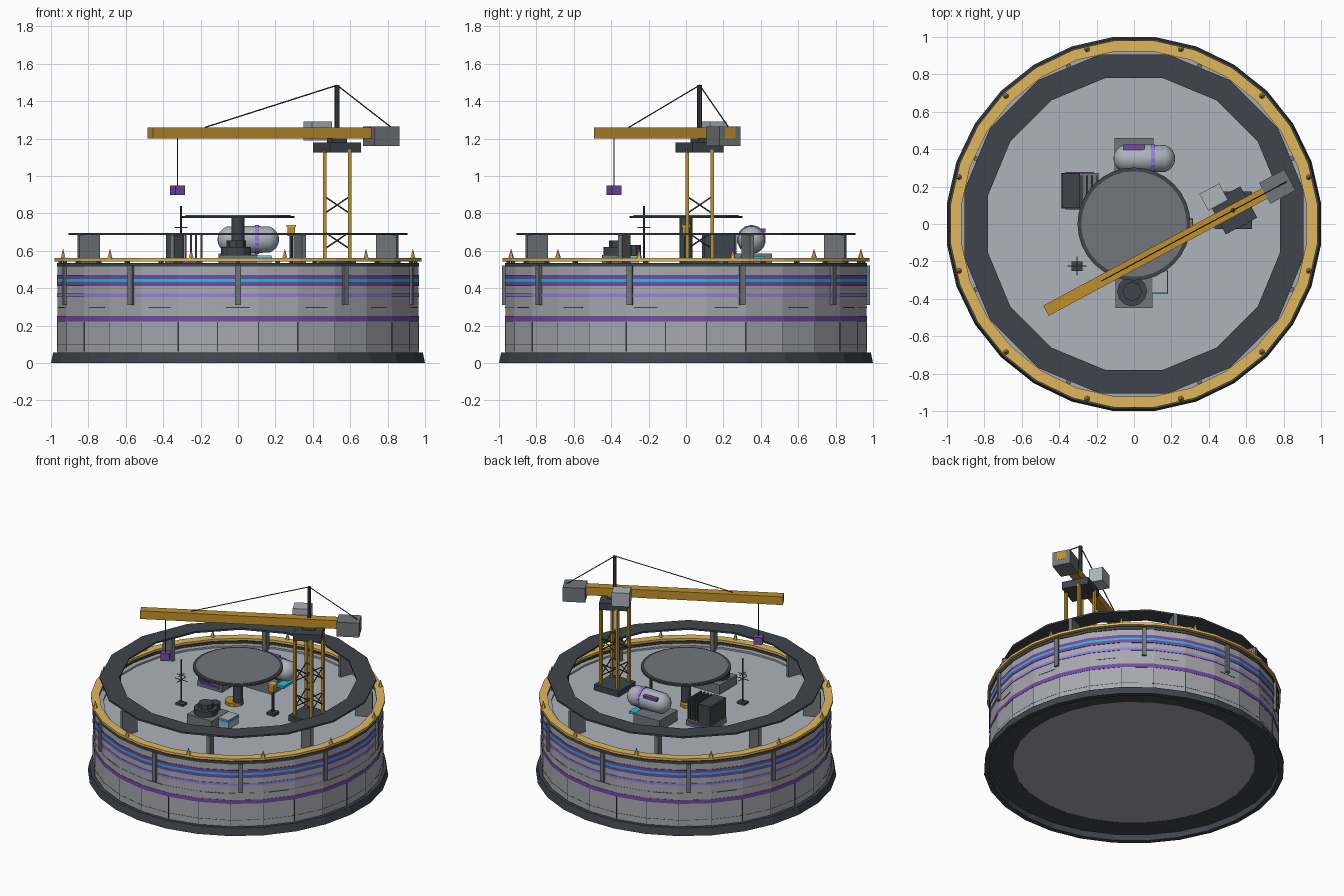
import bpy, bmesh, math
from mathutils import Vector, Matrix

cube = bpy.data.objects.get("Cube")
if cube:
    bpy.data.objects.remove(cube, do_unlink=True)


def material(name, hexcode):
    rgb = [int(hexcode[i:i + 2], 16) / 255 for i in (0, 2, 4)]
    col = [((c + 0.055) / 1.055) ** 2.4 for c in rgb] + [1]
    m = bpy.data.materials.new(name)
    m.use_nodes = True
    m.diffuse_color = col
    m.node_tree.nodes["Principled BSDF"].inputs["Base Color"].default_value = col
    return m


DARK = material("dark steel", "3f454c")
MID = material("mid grey", "71767b")
DECK = material("deck grey", "acb3bb")
WALL = material("wall grey", "a8a9af")
PALE = material("pale gold", "e0b75c")
GOLD = material("crane gold", "c0902c")
PURPLE = material("purple", "744ba6")
LILAC = material("lilac", "997fe4")
CYAN = material("cyan", "2cbcd8")


def finish(name, bm, mat, matrix=None):
    bmesh.ops.recalc_face_normals(bm, faces=bm.faces)
    mesh = bpy.data.meshes.new(name)
    bm.to_mesh(mesh)
    bm.free()
    mesh.materials.append(mat)
    ob = bpy.data.objects.new(name, mesh)
    if matrix:
        ob.matrix_world = matrix
    bpy.context.scene.collection.objects.link(ob)
    return ob


def box(name, mat, centre, size, angle=0.0):
    bm = bmesh.new()
    bmesh.ops.create_cube(bm, size=1, matrix=Matrix.Diagonal((*size, 1)))
    return finish(name, bm, mat, Matrix.Translation(centre) @ Matrix.Rotation(angle, 4, 'Z'))


def rod(name, mat, a, b, r, r2=None, sides=8):
    a, b = Vector(a), Vector(b)
    bm = bmesh.new()
    bmesh.ops.create_cone(bm, cap_ends=True, segments=sides, radius1=r,
                          radius2=r if r2 is None else r2, depth=(b - a).length)
    turn = (b - a).to_track_quat('Z', 'Y').to_matrix().to_4x4()
    return finish(name, bm, mat, Matrix.Translation((a + b) / 2) @ turn)


def ring(name, mat, r_in, r_out, z0, z1, sides=28, r_top=None):
    """Ring with a rectangular or sloping section, flat towards the front."""
    section = [(r_in, z0), (r_out, z0), (r_top or r_out, z1), (r_in, z1)]
    bm = bmesh.new()
    loops = []
    for k in range(sides):
        t = (k + 0.5) * math.tau / sides
        loops.append([bm.verts.new((r * math.cos(t), r * math.sin(t), z)) for r, z in section])
    for k in range(sides):
        p, q = loops[k], loops[(k + 1) % sides]
        for i in range(4):
            j = (i + 1) % 4
            bm.faces.new((p[i], q[i], q[j], p[j]))
    return finish(name, bm, mat)


def disc(name, mat, r, z0, z1, sides=28, xy=(0, 0)):
    return rod(name, mat, (*xy, z0), (*xy, z1), r, sides=sides)


def around(count, start, radius):
    for k in range(count):
        t = math.radians(start) + k * math.tau / count
        yield t, radius * math.cos(t), radius * math.sin(t)


# Drum: skirt, recessed underside, wall, deck and painted bands
FLOOR = 0.508
ring("base_skirt", DARK, 0.972, 1.006, 0, 0.055, r_top=0.995)
ring("underside_rim", DARK, 0.81, 0.975, 0.045, 0.056)
disc("underside", WALL, 0.815, 0.046, 0.056)
ring("lower_wall", WALL, 0.9, 0.972, 0.05, 0.30)
ring("upper_wall", WALL, 0.9, 0.97, 0.30, 0.52)
ring("wall_coping", DARK, 0.935, 0.975, 0.515, 0.535)
disc("deck", DECK, 0.945, 0.48, FLOOR)
for name, mat, z0, z1 in (("low_band", PURPLE, 0.222, 0.25), ("lilac_band", LILAC, 0.354, 0.372),
                          ("middle_band", PURPLE, 0.412, 0.434), ("cyan_band", CYAN, 0.434, 0.449),
                          ("top_band", PURPLE, 0.449, 0.47)):
    ring(name, mat, 0.96, 0.974, z0, z1)
ring("plinth_seam", DARK, 0.96, 0.973, 0.1, 0.102)
for t, x, y in around(14, 90 / 7, 0.9645):
    box("wall_slot", DARK, (x, y, 0.297), (0.006, 0.13, 0.004), t)
for t, x, y in around(28, 90 / 14, 0.971):
    box("panel_seam", DARK, (x, y, 0.14), (0.005, 0.004, 0.16), t)
for t, x, y in around(10, -90, 0.968):
    box("wall_rib", MID, (x, y, 0.415), (0.03, 0.03, 0.21), t)

# Guard rail with spikes
ring("guard_rail", PALE, 0.928, 0.986, 0.543, 0.56)
for t, x, y in around(28, 0, 0.95):
    box("rail_post", DARK, (x, y, 0.538), (0.02, 0.02, 0.016), t)
for t, x, y in around(12, 15, 0.968):
    rod("rail_spike", PALE, (x, y, 0.558), (x, y, 0.612), 0.016, 0, 6)

# Raised walkway ring on fins
ring("walkway", DARK, 0.795, 0.925, 0.684, 0.696, 16)
for t, x, y in around(8, 22.5, 0.863):
    box("walkway_fin", MID, (x, y, 0.595), (0.12, 0.025, 0.18), t)

# Landing pad
disc("pad_rim", DARK, 0.302, 0.774, 0.787, 32)
disc("pad_top", MID, 0.282, 0.78, 0.79, 32)
rod("pad_column", DARK, (0, 0, FLOOR), (0, 0, 0.776), 0.035, sides=12)
disc("pad_foot", GOLD, 0.065, 0.5, 0.53, 10, (-0.03, 0))

# Front machine with turret and console
box("machine_base", MID, (0, -0.35, 0.54), (0.2, 0.2, 0.075))
disc("machine_drum", DARK, 0.08, 0.57, 0.62, 12, (-0.01, -0.36))
disc("machine_cap", DARK, 0.052, 0.62, 0.655, 8, (-0.01, -0.36))
disc("machine_vent", DARK, 0.04, 0.57, 0.63, 10, (0.005, -0.28))
box("console", DECK, (0.12, -0.31, 0.54), (0.12, 0.12, 0.07))
box("console_light", CYAN, (0.12, -0.31, 0.558), (0.126, 0.126, 0.016))

# Storage tank on its stand
box("tank_stand", MID, (0, 0.355, 0.545), (0.21, 0.21, 0.08))
box("stand_light", CYAN, (0.14, 0.355, 0.562), (0.06, 0.13, 0.018))
bm = bmesh.new()
bmesh.ops.create_uvsphere(bm, u_segments=14, v_segments=10, radius=0.075,
                          matrix=Matrix.Rotation(math.pi / 2, 4, 'Y'))
for v in bm.verts:
    v.co.x += 0.09 * (v.co.x > 0.001) - 0.09 * (v.co.x < -0.001)
tank = finish("tank", bm, DECK, Matrix.Translation((0.055, 0.35, 0.66)))
for p in tank.data.polygons:
    p.use_smooth = True
rod("tank_band", LILAC, (0.09, 0.35, 0.66), (0.112, 0.35, 0.66), 0.078, sides=14)
box("tank_label", PURPLE, (0, 0.41, 0.708), (0.11, 0.03, 0.02))

# Generator with thin cooling fins
box("generator_base", MID, (-0.29, 0.178, 0.525), (0.2, 0.19, 0.045))
box("generator_stripe", PURPLE, (-0.29, 0.178, 0.53), (0.15, 0.2, 0.018))
box("generator_core", DARK, (-0.337, 0.178, 0.615), (0.095, 0.185, 0.15))
for i in range(4):
    box("generator_fin", DARK, (-0.28 + i * 0.028, 0.178, 0.62), (0.01, 0.16, 0.15))

# Antenna and lamp post
AX, AY = -0.305, -0.225
box("antenna_foot", DARK, (AX, AY, 0.515), (0.06, 0.05, 0.016))
rod("antenna_mast", DARK, (AX, AY, FLOOR), (AX, AY, 0.84), 0.005)
for z, half in ((0.69, 0.05), (0.725, 0.035)):
    rod("antenna_bar", MID, (AX - half, AY, z), (AX + half, AY, z), 0.003)
    rod("antenna_bar", MID, (AX, AY - half, z), (AX, AY + half, z), 0.003)
box("lamp_foot", DARK, (0.285, 0, 0.518), (0.06, 0.06, 0.02))
rod("lamp_post", DARK, (0.285, 0, FLOOR), (0.285, 0, 0.69), 0.01)
box("lamp_head", GOLD, (0.285, 0, 0.703), (0.04, 0.04, 0.05))
box("lamp_cap", PALE, (0.285, 0, 0.733), (0.05, 0.05, 0.01))

# Crane tower
CX, CY, H = 0.53, 0.073, 0.067
box("tower_base", DARK, (CX, CY, 0.527), (0.2, 0.2, 0.045))
corners = [(CX + sx * H, CY + sy * H) for sx, sy in ((-1, -1), (1, -1), (1, 1), (-1, 1))]
for i, c in enumerate(corners):
    box("tower_leg", GOLD, (*c, 0.84), (0.019, 0.019, 0.6))
    d = corners[(i + 1) % 4]
    for z in (0.61, 0.80):
        rod("tower_brace", DARK, (*c, z), (*d, z + 0.09), 0.004, sides=6)
        rod("tower_brace", DARK, (*d, z), (*c, z + 0.09), 0.004, sides=6)

# Crane head, turned with the jib
TURN = math.radians(28.2)


def jib_point(u, v, z):
    c, s = math.cos(TURN), math.sin(TURN)
    return (CX + u * c - v * s, CY + u * s + v * c, z)


box("tower_cap", DARK, jib_point(0, 0, 1.152), (0.19, 0.19, 0.052), TURN)
box("slew_block", DARK, jib_point(0, 0, 1.188), (0.09, 0.06, 0.03), TURN)
box("jib", GOLD, jib_point(-0.395, 0, 1.23), (1.48, 0.062, 0.06), TURN)
box("counterweight", MID, jib_point(0.268, 0, 1.212), (0.152, 0.127, 0.105), TURN)
box("cab", DECK, jib_point(-0.058, 0.112, 1.24), (0.12, 0.1, 0.1), TURN)
top = jib_point(0, 0, 1.485)
rod("crane_mast", DARK, jib_point(0, 0, 1.18), top, 0.013)
rod("front_stay", DARK, top, jib_point(-0.8, 0, 1.26), 0.0035, sides=6)
rod("rear_stay", DARK, top, jib_point(0.325, 0, 1.262), 0.0035, sides=6)
rod("hoist_cable", DARK, jib_point(-0.968, 0, 1.21), jib_point(-0.968, 0, 0.94), 0.003, sides=6)
box("hoist_load", PURPLE, jib_point(-0.968, 0, 0.924), (0.06, 0.06, 0.052), TURN)
